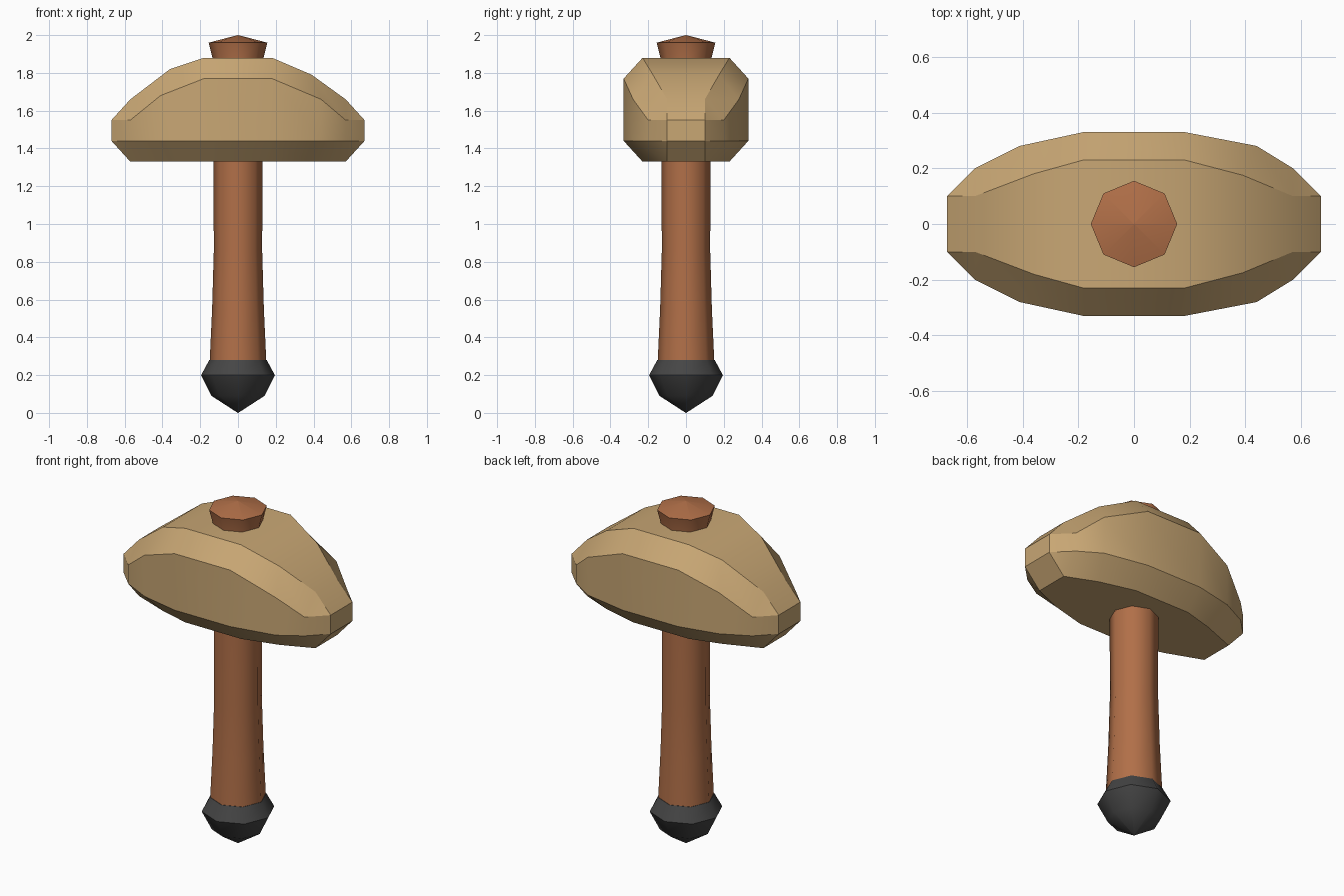
import bpy, bmesh, math

if "Cube" in bpy.data.objects:
    bpy.data.objects.remove(bpy.data.objects["Cube"])


def material(name, rgb):
    m = bpy.data.materials.new(name)
    m.diffuse_color = (*rgb, 1)
    m.use_nodes = True
    m.node_tree.nodes["Principled BSDF"].inputs["Base Color"].default_value = m.diffuse_color
    return m


tan = material("tan wood", (0.58, 0.385, 0.175))
brown = material("red brown wood", (0.44, 0.16, 0.065))
dark = material("dark metal", (0.06, 0.06, 0.06))


def finish(bm, name, mat, angle):
    bmesh.ops.remove_doubles(bm, verts=bm.verts, dist=1e-4)
    bmesh.ops.recalc_face_normals(bm, faces=bm.faces)
    me = bpy.data.meshes.new(name)
    bm.to_mesh(me)
    bm.free()
    me.materials.append(mat)
    ob = bpy.data.objects.new(name, me)
    bpy.context.collection.objects.link(ob)
    bpy.ops.object.select_all(action='DESELECT')
    ob.select_set(True)
    bpy.context.view_layer.objects.active = ob
    bpy.ops.object.shade_smooth_by_angle(angle=math.radians(angle))
    return ob


def loft(bm, rings):
    """Skin equal-length rings and cap both ends."""
    rings = [[bm.verts.new(p) for p in r] for r in rings]
    n = len(rings[0])
    for a, b in zip(rings, rings[1:]):
        for i in range(n):
            j = (i + 1) % n
            bm.faces.new((a[i], a[j], b[j], b[i]))
    bm.faces.new(rings[0])
    bm.faces.new(rings[-1])


def turned(name, profile, mat, angle):
    """Eight-sided turned part from (radius, height) pairs."""
    bm = bmesh.new()
    loft(bm, [[(r * math.cos(k * math.pi / 4), r * math.sin(k * math.pi / 4), z)
               for k in range(8)] for r, z in profile])
    return finish(bm, name, mat, angle)


# Handle, running through the head to a flared, pointed end
turned("handle", [(0.15, 0.27), (0.137, 0.55), (0.128, 0.86), (0.13, 1.40),
                  (0.13, 1.86), (0.155, 1.96), (0.001, 2.0)], brown, 50)

# Pommel
turned("pommel", [(0.001, 0.0), (0.14, 0.09), (0.195, 0.2), (0.152, 0.28)], dark, 50)

# Head: (inner x, outer x, inner y, outer y, top z, shoulder z) per section
LOW, SKIRT = 1.33, 1.44
sections = [(-0.57, -0.57, 0.10, 0.20, 1.66, 1.55),
            (-0.36, -0.41, 0.18, 0.28, 1.82, 1.68),
            (-0.18, -0.18, 0.23, 0.33, 1.88, 1.77),
            (0.18, 0.18, 0.23, 0.33, 1.88, 1.77),
            (0.39, 0.44, 0.175, 0.28, 1.79, 1.66),
            (0.57, 0.57, 0.10, 0.20, 1.66, 1.55)]


def section(xi, xo, yi, yo, top, shoulder):
    half = [(xi, yi, LOW), (xo, yo, SKIRT), (xo, yo, shoulder), (xi, yi, top)]
    return half + [(x, -y, z) for x, y, z in reversed(half)]


bm = bmesh.new()
rings = [section(*s) for s in sections]
# Bevelled end plates close the sections at both striking ends
for s in (-1, 1):
    end = [(0.67 * s, y, z) for y, z in
           ((0.1, SKIRT), (0.1, SKIRT), (0.1, 1.55), (0.1, 1.55),
            (-0.1, 1.55), (-0.1, 1.55), (-0.1, SKIRT), (-0.1, SKIRT))]
    rings = [end] + rings if s < 0 else rings + [end]
loft(bm, rings)
bmesh.ops.remove_doubles(bm, verts=bm.verts, dist=1e-4)
bmesh.ops.dissolve_degenerate(bm, edges=bm.edges, dist=1e-4)
finish(bm, "hammer_head", tan, 32)
